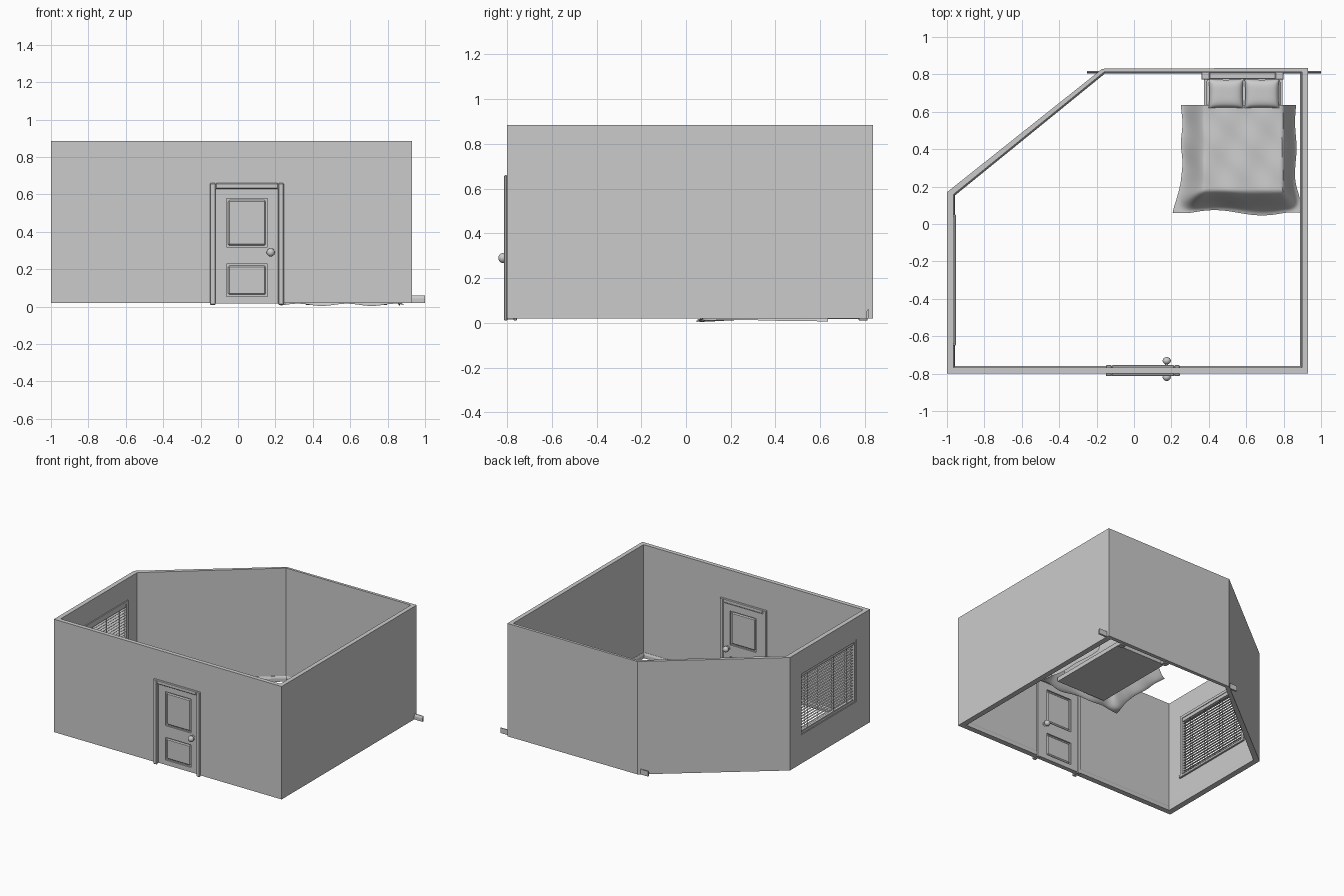
import bpy, bmesh
from math import sin, cos, pi, radians, atan2, hypot
from mathutils import Vector

if "Cube" in bpy.data.objects:
    bpy.data.objects.remove(bpy.data.objects["Cube"])


def finish(name, bm, smooth=False):
    bmesh.ops.recalc_face_normals(bm, faces=bm.faces)
    me = bpy.data.meshes.new(name)
    bm.to_mesh(me)
    bm.free()
    ob = bpy.data.objects.new(name, me)
    bpy.context.collection.objects.link(ob)
    if smooth:
        bpy.ops.object.select_all(action='DESELECT')
        ob.select_set(True)
        bpy.context.view_layer.objects.active = ob
        bpy.ops.object.shade_smooth_by_angle(angle=radians(40))
    return ob


def box(name, x0, x1, y0, y1, z0, z1, bevel=0, seg=1):
    bm = bmesh.new()
    bmesh.ops.create_cube(bm, size=1)
    for v in bm.verts:
        v.co = Vector(((x0 + x1) / 2 + v.co.x * (x1 - x0),
                       (y0 + y1) / 2 + v.co.y * (y1 - y0),
                       (z0 + z1) / 2 + v.co.z * (z1 - z0)))
    if bevel:
        bmesh.ops.bevel(bm, geom=bm.edges[:], offset=bevel, segments=seg, profile=0.5, affect='EDGES')
    return finish(name, bm, seg > 1)


def sheet(bm, nu, nv, f):
    g = [[bm.verts.new(f(i / nu, j / nv)) for j in range(nv + 1)] for i in range(nu + 1)]
    for i in range(nu):
        for j in range(nv):
            bm.faces.new((g[i][j], g[i + 1][j], g[i + 1][j + 1], g[i][j + 1]))


def cut(ob, cutter):
    cutter.hide_render = True
    cutter.hide_viewport = False
    cutter.display_type = 'WIRE'
    m = ob.modifiers.new("opening", 'BOOLEAN')
    m.operation = 'DIFFERENCE'
    m.solver = 'EXACT'
    m.object = cutter


# Room walls: five-sided ring, open above and below
outer = [(-1, -.8), (.93, -.8), (.93, .835), (-.17, .83), (-1, .17)]
inner = [(-.965, -.768), (.897, -.768), (.897, .812), (-.16, .812), (-.965, .158)]
bm = bmesh.new()
rings = [[bm.verts.new((x, y, z)) for x, y in loop]
         for loop, z in ((outer, .02), (outer, .885), (inner, .885), (inner, .02))]
for k in range(4):
    a, b = rings[k], rings[(k + 1) % 4]
    for i in range(5):
        j = (i + 1) % 5
        bm.faces.new((a[i], a[j], b[j], b[i]))
walls = finish("walls", bm)
cut(walls, box("door_cutter", -.13, .225, -.9, -.7, -.05, .64))
cut(walls, box("window_cutter", -1.1, -.9, -.635, .035, .24, .715))


# Skirting boards: moulded profile run between two points, room on the left side
def skirting(name, p, q):
    d = Vector((q[0] - p[0], q[1] - p[1], 0))
    n = Vector((-d.y, d.x, 0)).normalized()
    prof = [(-.004, .02), (.009, .02), (.009, .045), (.005, .055), (.002, .06), (-.004, .06)]
    bm = bmesh.new()
    ends = [[bm.verts.new(Vector((e[0], e[1], z)) + n * o) for o, z in prof] for e in (p, q)]
    for i in range(len(prof)):
        j = (i + 1) % len(prof)
        bm.faces.new((ends[0][i], ends[0][j], ends[1][j], ends[1][i]))
    for e in ends:
        bm.faces.new(e)
    finish(name, bm)


skirting("skirting_front_left", (-.965, -.768), (-.145, -.768))
skirting("skirting_front_right", (.24, -.768), (.897, -.768))
skirting("skirting_right", (.897, -.768), (.897, .812))
skirting("skirting_back", (1.0, .814), (-.25, .814))
skirting("skirting_angled", (-.16, .812), (-.965, .158))
skirting("skirting_left", (-.965, .158), (-.965, -.768))

# Door casing on both faces, plus jamb lining
for side, y0, y1 in (("outer", -.814, -.798), ("inner", -.77, -.755)):
    box(f"casing_left_{side}", -.15, -.12, y0, y1, .01, .66, .004)
    box(f"casing_right_{side}", .215, .245, y0, y1, .01, .66, .004)
    box(f"casing_top_{side}", -.12, .215, y0, y1, .63, .66, .004)
box("jamb_left", -.131, -.122, -.8, -.765, .015, .64)
box("jamb_right", .217, .226, -.8, -.765, .015, .64)
box("jamb_top", -.122, .217, -.8, -.765, .631, .641)

# Door leaf: core, stiles, rails and two raised panels
box("door_core", -.119, .214, -.781, -.769, .02, .628)
for name, x0, x1, z0, z1 in (("stile_left", -.12, -.062, .018, .629), ("stile_right", .157, .215, .018, .629),
                             ("rail_bottom", -.062, .157, .018, .055), ("rail_middle", -.062, .157, .228, .318),
                             ("rail_top", -.062, .157, .578, .629)):
    box("door_" + name, x0, x1, -.792, -.758, z0, z1)
for name, z0, z1 in (("lower", .055, .228), ("upper", .318, .578)):
    box(f"door_panel_{name}", -.053, .148, -.789, -.761, z0 + .009, z1 - .009, .007)

# Door knobs on both faces, lathed
for side, s in (("outer", -1), ("inner", 1)):
    prof = [(0, .015), (.017, .015), (.017, .02), (.008, .022), (.008, .028)]
    prof += [(.022 * sin(a), .044 - .02 * cos(a)) for a in [pi * (k + 2) / 10 for k in range(9)]]
    bm = bmesh.new()
    sheet(bm, 24, len(prof) - 1, lambda u, v: (
        .175 + prof[round(v * (len(prof) - 1))][0] * cos(2 * pi * u),
        -.775 + s * prof[round(v * (len(prof) - 1))][1],
        .29 + prof[round(v * (len(prof) - 1))][0] * sin(2 * pi * u)))
    bmesh.ops.remove_doubles(bm, verts=bm.verts, dist=1e-5)
    finish(f"door_knob_{side}", bm, True)

# Window frame and sill
box("window_frame_front", -.995, -.957, -.64, -.62, .24, .72)
box("window_frame_back", -.995, -.957, .02, .04, .24, .72)
box("window_frame_top", -.995, -.957, -.62, .02, .7, .72)
box("window_sill", -.995, -.952, -.65, .05, .228, .248, .003)

# Venetian blind: rails, tilted slats and cords
box("blind_head_rail", -.985, -.962, -.618, .018, .675, .7)
box("blind_bottom_rail", -.985, -.965, -.615, .015, .25, .26)
for i in range(19):
    z = .278 + i * .0212
    slat = box(f"blind_slat_{i + 1}", -.011, .011, -.615, .015, -.0008, .0008)
    slat.location = (-.975, 0, z)
    slat.rotation_euler = (0, radians(18), 0)
for i in range(4):
    y = -.54 + i * .16
    for x in (-.986, -.964):
        box(f"blind_cord_{i + 1}", x - .001, x + .001, y - .0015, y + .0015, .255, .68)

# Bed base, mattress and headboard
box("bed_base", .375, .795, .12, .775, .018, .05)
box("mattress", .388, .782, .168, .775, .05, .175, .015, 3)
for side, x in (("left", .36), ("right", .755)):
    box(f"headboard_post_{side}", x, x + .045, .772, .812, .01, .33, .003)
box("headboard_panel", .4, .76, .783, .805, .06, .3)
box("headboard_cap", .4, .76, .775, .81, .295, .32, .004)

# Pillows
for side, cx in (("left", .492), ("right", .684)):
    bm = bmesh.new()
    for s in (-1, 1):
        def pillow(u, v):
            a, b = 2 * u - 1, 2 * v - 1
            t = max(0, (1 - a ** 4) * (1 - b ** 4)) ** .5
            return (cx + .093 * a * (1 - .05 * (1 - b * b)),
                    .697 + .078 * b * (1 - .05 * (1 - a * a)), .2 + s * .03 * t)
        sheet(bm, 20, 20, pillow)
    bmesh.ops.remove_doubles(bm, verts=bm.verts, dist=1e-5)
    finish(f"pillow_{side}", bm, True)


# Blanket draped over the mattress, flaring out at the foot
def ease(t):
    t = min(1, max(0, t))
    return t * t * (3 - 2 * t)


def blanket(u, v):
    flare = ease(1 - v / .32)
    xl = .255 - .048 * flare + .004 * sin(v * 17)
    xr = .865 + .028 * flare + .004 * sin(v * 13)
    yf = .06 + .014 * sin(u * 8.5 - 1.2) * ease(u * 5) * ease((1 - u) * 5)
    x = xl + (xr - xl) * u
    y = yf + (.635 - yf) * v
    es = max(0, (.38 - x) / (.38 - xl), (x - .79) / (xr - .79))
    ef = max(0, (.185 - y) / (.185 - yf))
    e = min(1, (es ** 3 + ef ** 3) ** (1 / 3))
    wave = .004 * sin(x * 31 + y * 9) * sin(y * 23 + 1)
    return (x, y, .004 + .196 * (1 - ease(e)) + wave * (1 - e) + .012 * (1 + sin(x * 24 + 3 * y)) / 2 * e)


bm = bmesh.new()
sheet(bm, 56, 56, blanket)
finish("blanket", bm, True)
